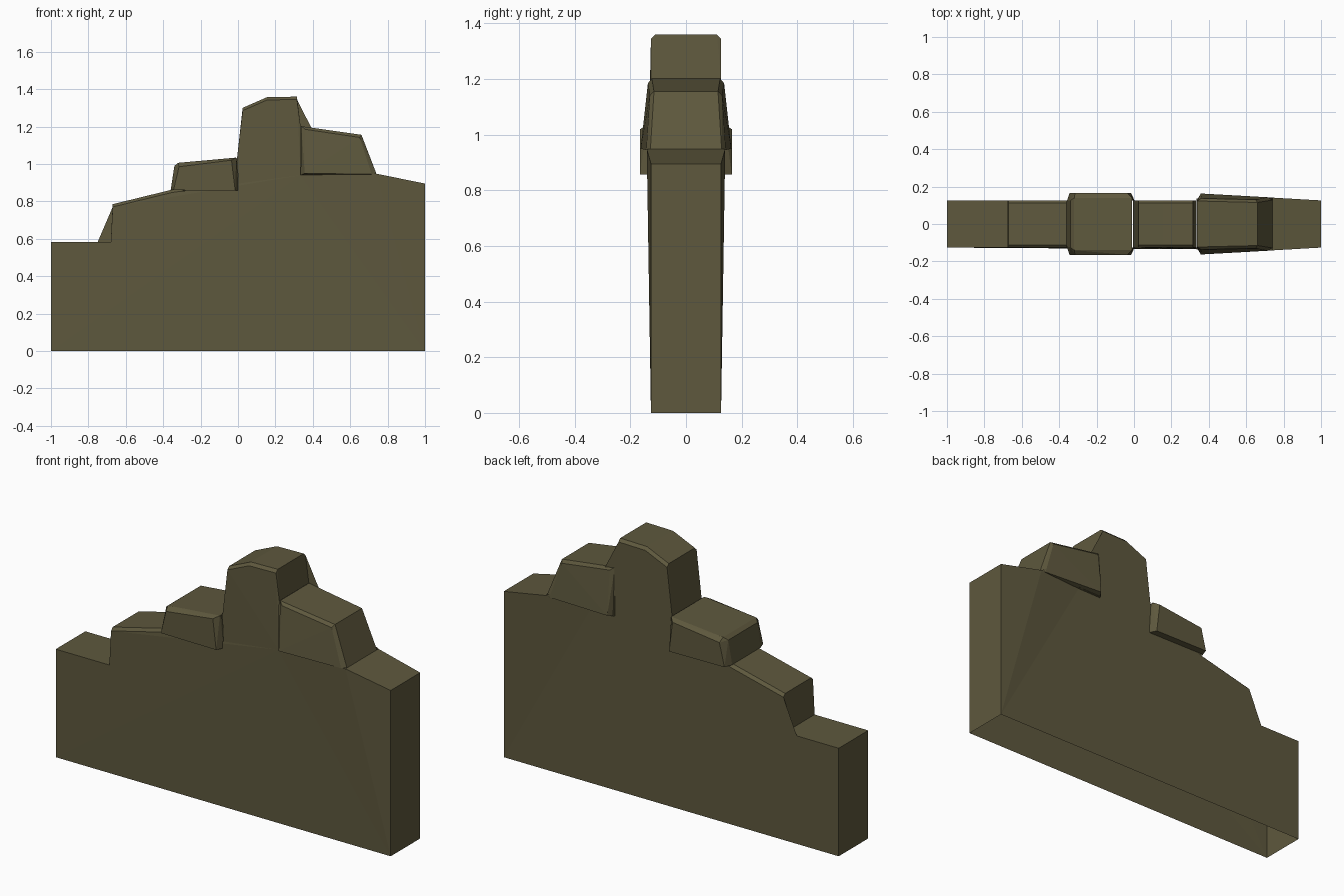
import bpy, bmesh
from mathutils import Vector

if "Cube" in bpy.data.objects:
    bpy.data.objects.remove(bpy.data.objects["Cube"])

stone = bpy.data.materials.new("olive stone")
stone.diffuse_color = (0.112, 0.098, 0.047, 1)
stone.use_nodes = True
stone.node_tree.nodes["Principled BSDF"].inputs["Base Color"].default_value = stone.diffuse_color
HALF = 0.126  # half thickness of the wall


def finish(bm, name):
    me = bpy.data.meshes.new(name)
    bm.to_mesh(me)
    bm.free()
    me.materials.append(stone)
    ob = bpy.data.objects.new(name, me)
    bpy.context.collection.objects.link(ob)
    return ob


def wall(name, rows):
    """Thin wall from an outline: x, z, half width, edge chamfer, covered after this point."""
    bm = bmesh.new()
    side, rim = {}, {}
    for s in (-1, 1):
        side[s] = [bm.verts.new((x, s * y, z - c)) for x, z, y, c, k in rows]
        rim[s] = [bm.verts.new((x, s * (y - c), z)) if c else v
                  for (x, z, y, c, k), v in zip(rows, side[s])]
        bm.faces.new(side[s])
    for i in range(len(rows) - 1):
        # chamfer strip along both edges
        for s in (-1, 1):
            q = list(dict.fromkeys([side[s][i], side[s][i + 1], rim[s][i + 1], rim[s][i]]))
            if len(q) > 2:
                bm.faces.new(q)
        # top, left out where a block sits on it; the underside stays open
        if not rows[i][4]:
            bm.faces.new([rim[-1][i], rim[-1][i + 1], rim[1][i + 1], rim[1][i]])
    bmesh.ops.triangulate(bm, faces=[f for f in bm.faces if len(f.verts) > 4])
    bmesh.ops.recalc_face_normals(bm, faces=bm.faces)
    return finish(bm, name)


def block(name, pts, hidden):
    """Chamfered block as a mirrored hull, open on the sides buried in the wall."""
    bm = bmesh.new()
    for x, y, z in pts:
        for s in (-1, 1):
            bm.verts.new((x, s * y, z))
    res = bmesh.ops.convex_hull(bm, input=bm.verts)
    bmesh.ops.recalc_face_normals(bm, faces=bm.faces)
    for s in (-1, 1):
        bmesh.ops.bisect_plane(bm, geom=bm.verts[:] + bm.edges[:] + bm.faces[:],
                               plane_co=(0, s * (HALF - 0.001), 0), plane_no=(0, 1, 0))
    bm.normal_update()
    gone = [f for f in bm.faces if abs(f.calc_center_median().y) < HALF - 0.002
            and any(f.normal.dot(Vector(h)) > 0.9 for h in hidden)]
    bmesh.ops.delete(bm, geom=gone, context='FACES')
    bmesh.ops.dissolve_limit(bm, angle_limit=0.02, verts=bm.verts, edges=bm.edges)
    return finish(bm, name)


C = 0.015
wall("stepped_wall", [
    (-1.0, 0.0, HALF, 0, False), (-1.0, 0.583, HALF, 0, False),
    (-0.68, 0.583, HALF, 0, False), (-0.67, 0.785, HALF, C, False),
    (-0.355, 0.862, HALF, C, True), (0.003, 0.857, HALF, 0, True),
    (-0.005, 1.03, HALF, 0, False), (0.025, 1.3, HALF, C, False),
    (0.155, 1.357, HALF, C, False), (0.315, 1.36, HALF, C, False),
    (0.335, 1.2, HALF, 0, True), (0.335, 0.94, 0.135, 0, True),
    (0.74, 0.948, 0.141, 0, False), (1.0, 0.895, HALF, 0, False),
    (1.0, 0.0, HALF, 0, False)])

# low block left of the tower
block("left_block", [
    (-0.36, 0.12, 0.86), (-0.345, 0.165, 0.86), (-0.015, 0.165, 0.857), (0.003, 0.125, 0.857),
    (-0.34, 0.125, 0.99), (-0.315, 0.165, 0.985), (-0.035, 0.165, 1.02), (-0.007, 0.125, 1.02),
    (-0.32, 0.14, 1.006), (-0.01, 0.14, 1.034)],
    [(0, 0, -1), (1, 0, 0)])

# flared block right of the tower
block("right_block", [
    (0.335, 0.125, 0.94), (0.357, 0.163, 0.95), (0.715, 0.143, 0.945), (0.74, 0.128, 0.948),
    (0.338, 0.123, 1.202), (0.36, 0.137, 1.185), (0.65, 0.13, 1.142), (0.66, 0.115, 1.156)],
    [(0, 0, -1), (-1, 0, 0)])
